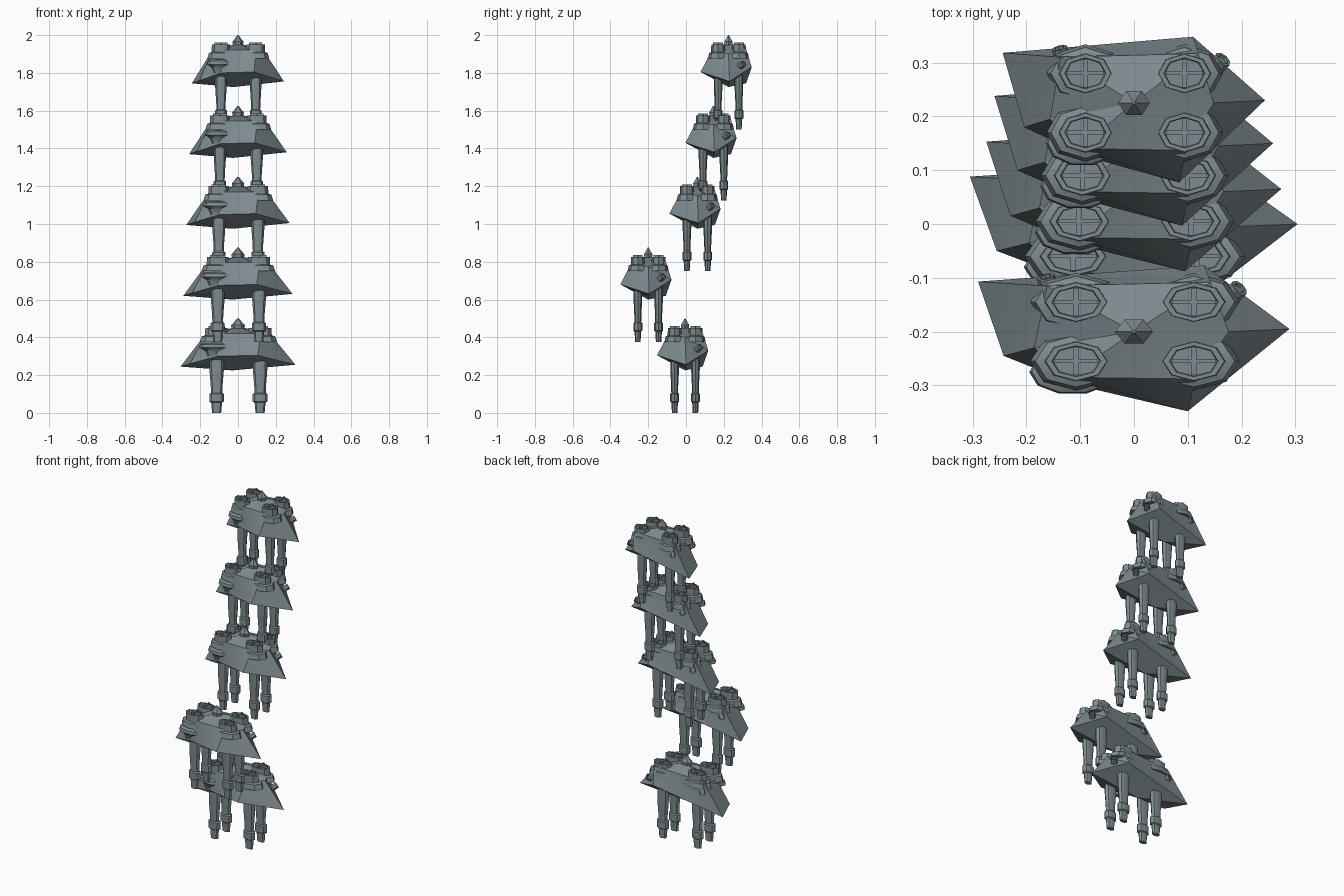
import bpy, bmesh, math
from mathutils import Matrix, Vector

if "Cube" in bpy.data.objects:
    bpy.data.objects.remove(bpy.data.objects["Cube"], do_unlink=True)

steel = bpy.data.materials.new("blue grey steel")
steel.use_nodes = True
steel.diffuse_color = (0.21, 0.26, 0.28, 1)
steel.node_tree.nodes["Principled BSDF"].inputs["Base Color"].default_value = steel.diffuse_color


def make_mesh(name, bm):
    bmesh.ops.recalc_face_normals(bm, faces=bm.faces)
    mesh = bpy.data.meshes.new(name)
    bm.to_mesh(mesh)
    bm.free()
    mesh.materials.append(steel)
    return mesh


def stack_rings(name, rings, sides=8, squash=0.6):
    """Closed turned form from (radius, height) pairs, squashed in depth."""
    bm = bmesh.new()
    loops = []
    for r, z in rings:
        loops.append([bm.verts.new((r * math.cos(a), r * squash * math.sin(a), z))
                      for a in (math.tau * i / sides for i in range(sides))])
    for low, high in zip(loops, loops[1:]):
        for i in range(sides):
            j = (i + 1) % sides
            bm.faces.new((low[i], low[j], high[j], high[i]))
    bm.faces.new(loops[0][::-1])
    bm.faces.new(loops[-1])
    return make_mesh(name, bm)


def hull_mesh():
    """Lopsided six-cornered shell with a shallow keel."""
    rim = [(-.305, .093, .245), (.137, .123, .33), (.304, .005, .255),
           (.105, -.148, .305), (-.11, -.1, .3), (-.255, -.045, .26)]
    brow = [(-.17, .085, .42), (.15, .092, .43), (.185, 0, .4),
            (.12, -.088, .42), (-.13, -.085, .42), (-.195, -.03, .37)]
    bm = bmesh.new()
    rim, brow = ([bm.verts.new(p) for p in ring] for ring in (rim, brow))
    crown = bm.verts.new((0, 0, .455))
    keel = bm.verts.new((-.03, 0, .225))
    for i in range(6):
        j = (i + 1) % 6
        bm.faces.new((rim[i], rim[j], brow[j]))
        bm.faces.new((rim[i], brow[j], brow[i]))
        bm.faces.new((brow[i], brow[j], crown))
        bm.faces.new((rim[j], rim[i], keel))
    return make_mesh("hull", bm)


def cross_mesh():
    """Raised cross of two thin bars."""
    bm = bmesh.new()
    for sx, sy in ((.086, .007), (.011, .052)):
        bmesh.ops.create_cube(bm, size=1, matrix=Matrix.Diagonal((sx, sy, .014, 1)))
    return make_mesh("cross", bm)


hull = hull_mesh()
cross = cross_mesh()
leg = stack_rings("leg", [(.024, 0), (.029, .055), (.039, .06), (.039, .1), (.03, .106),
                          (.031, .14), (.036, .2), (.038, .225), (.038, .32)])
stud = stack_rings("stud", [(.09, .375), (.08, .405), (.062, .41), (.06, .45), (.048, .45), (.046, .443)])
knob = stack_rings("knob", [(.03, .43), (.037, .465), (.022, .48), (.004, .5)], 6, .7)
cup = stack_rings("cup", [(.04, -.045), (.053, -.015), (.085, 0), (.08, .018), (.06, .025)], 10, .5)
port = stack_rings("port", [(.018, -.03), (.018, .01), (.012, .01), (.012, .004)], 8, 1)


def place(name, mesh, frame, loc=(0, 0, 0), aim=None):
    ob = bpy.data.objects.new(name, mesh)
    bpy.context.collection.objects.link(ob)
    turn = Vector(aim).to_track_quat('Z', 'Y').to_matrix().to_4x4() if aim else Matrix()
    ob.matrix_world = frame @ Matrix.Translation(loc) @ turn
    return ob


# five units, each narrower than the one below
for n, depth in enumerate((-.005, -.2, .06, .145, .225)):
    frame = Matrix.Translation((0, depth, n * .375)) @ Matrix.Diagonal((1 - .05 * n, 1, 1, 1))
    tag = f"_{n + 1}"
    place("hull" + tag, hull, frame)
    place("top_knob" + tag, knob, frame)
    place("front_cup" + tag, cup, frame, (-.12, -.075, .345))
    for x, left_right in ((-.113, "right"), (.117, "left")):
        for y, end in ((-.055, "front"), (.055, "back")):
            label = f"{end}_{left_right}{tag}"
            place("leg_" + label, leg, frame, (x, y, 0))
            place("stud_" + label, stud, frame, (x, y, 0))
            place("cross_" + label, cross, frame, (x, y, .453))
    # small ports on the back flanks
    place("port_left" + tag, port, frame, (.2, .075, .345), (.6, .6, .5))
    place("port_right" + tag, port, frame, (-.17, .093, .36), (-.3, 1, .3))

# soft shading with sharp creases kept
bpy.ops.object.select_all(action='DESELECT')
done = set()
for ob in bpy.context.collection.objects:
    if ob.type == 'MESH' and ob.data.name not in done:
        done.add(ob.data.name)
        ob.select_set(True)
        bpy.context.view_layer.objects.active = ob
bpy.ops.object.shade_smooth_by_angle(angle=math.radians(35))
